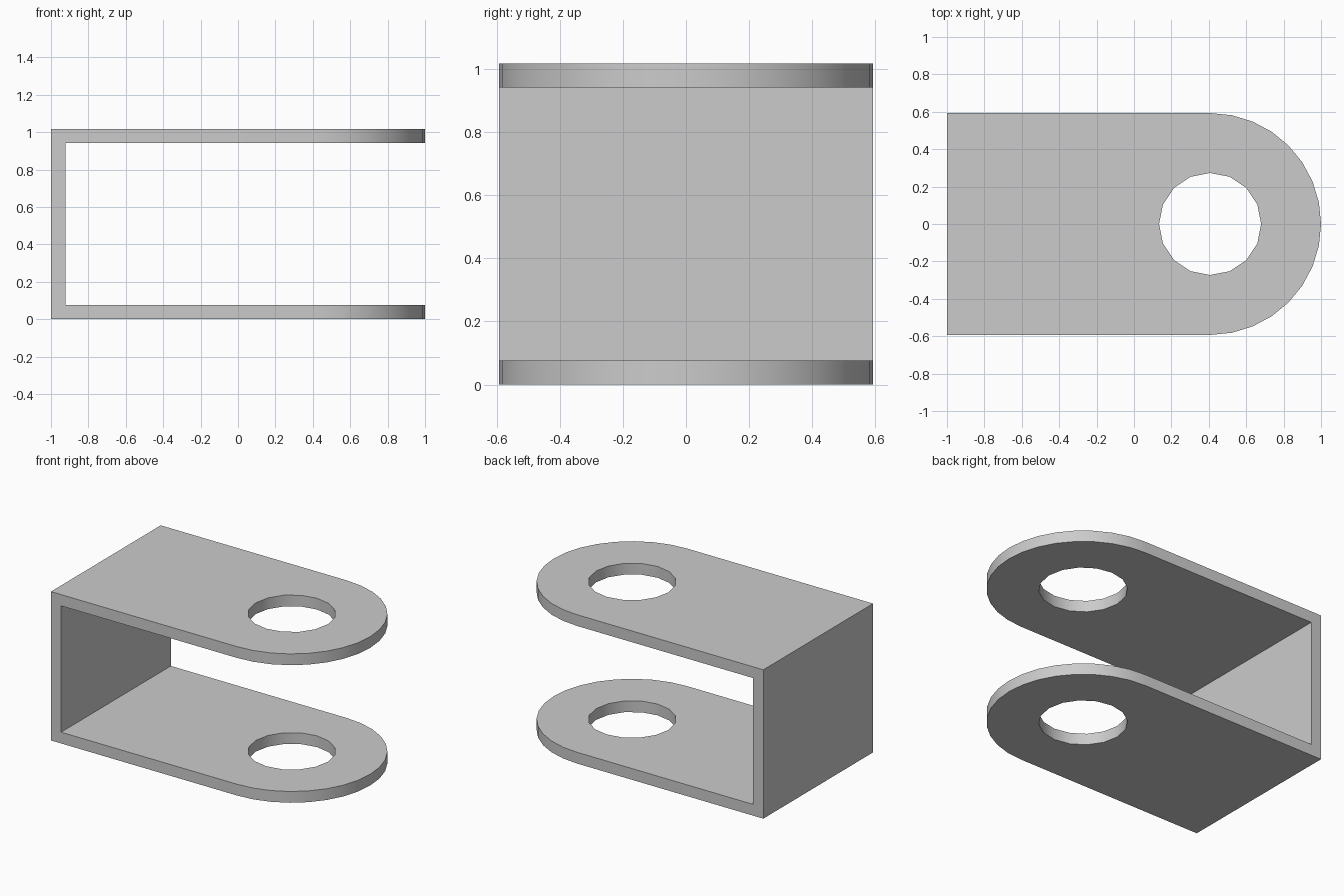
import bpy
import bmesh
from math import cos, sin, pi, radians
from mathutils import Vector

cube = bpy.data.objects.get("Cube")
if cube:
    bpy.data.objects.remove(cube, do_unlink=True)

HALF_WIDTH = 0.593
HEIGHT = 1.018
THICK = 0.077
EYE_X = 1 - HALF_WIDTH
HOLE_RADIUS = 0.273

grey = bpy.data.materials.new("plain grey")
grey.use_nodes = True
grey.diffuse_color = (0.6, 0.6, 0.6, 1)
grey.node_tree.nodes["Principled BSDF"].inputs["Base Color"].default_value = grey.diffuse_color


def prism(name, outline, direction):
    """Extrude a closed outline of 3D points into a solid."""
    bm = bmesh.new()
    face = bm.faces.new([bm.verts.new(p) for p in outline])
    extruded = bmesh.ops.extrude_face_region(bm, geom=[face])["geom"]
    moved = [v for v in extruded if isinstance(v, bmesh.types.BMVert)]
    bmesh.ops.translate(bm, verts=moved, vec=Vector(direction))
    bmesh.ops.recalc_face_normals(bm, faces=bm.faces)
    mesh = bpy.data.meshes.new(name)
    bm.to_mesh(mesh)
    bm.free()
    obj = bpy.data.objects.new(name, mesh)
    obj.data.materials.append(grey)
    bpy.context.collection.objects.link(obj)
    return obj


def arc(radius, start, end, steps, z):
    angles = [start + (end - start) * i / steps for i in range(steps + 1)]
    return [(EYE_X + radius * cos(a), radius * sin(a), z) for a in angles]


def cut(target, cutter, operation):
    cutter.hide_render = True
    mod = target.modifiers.new(cutter.name, "BOOLEAN")
    mod.operation = operation
    mod.solver = "EXACT"
    mod.object = cutter
    bpy.context.view_layer.objects.active = target
    bpy.ops.object.modifier_apply(modifier=mod.name)
    bpy.data.objects.remove(cutter, do_unlink=True)


# Channel: side profile of the back wall and two arms, wider than needed
inner = THICK - 1
top = HEIGHT - THICK
profile = [(-1, 0), (1.2, 0), (1.2, THICK), (inner, THICK),
           (inner, top), (1.2, top), (1.2, HEIGHT), (-1, HEIGHT)]
bracket = prism("clevis_bracket", [(x, -0.8, z) for x, z in profile], (0, 1.6, 0))

# Plan outline: straight sides with a rounded end
plan = [(-1.2, -HALF_WIDTH, -0.2)] + arc(HALF_WIDTH, -pi / 2, pi / 2, 16, -0.2)
plan.append((-1.2, HALF_WIDTH, -0.2))
cut(bracket, prism("plan_cutter", plan, (0, 0, 1.5)), "INTERSECT")

# Pin hole through both arms
hole = arc(HOLE_RADIUS, 0, 2 * pi, 16, -0.2)[:-1]
cut(bracket, prism("hole_cutter", hole, (0, 0, 1.5)), "DIFFERENCE")

# Smooth the curved rims, keep the corners sharp
bpy.ops.object.select_all(action="DESELECT")
bracket.select_set(True)
bpy.context.view_layer.objects.active = bracket
bpy.ops.object.shade_smooth_by_angle(angle=radians(30))
